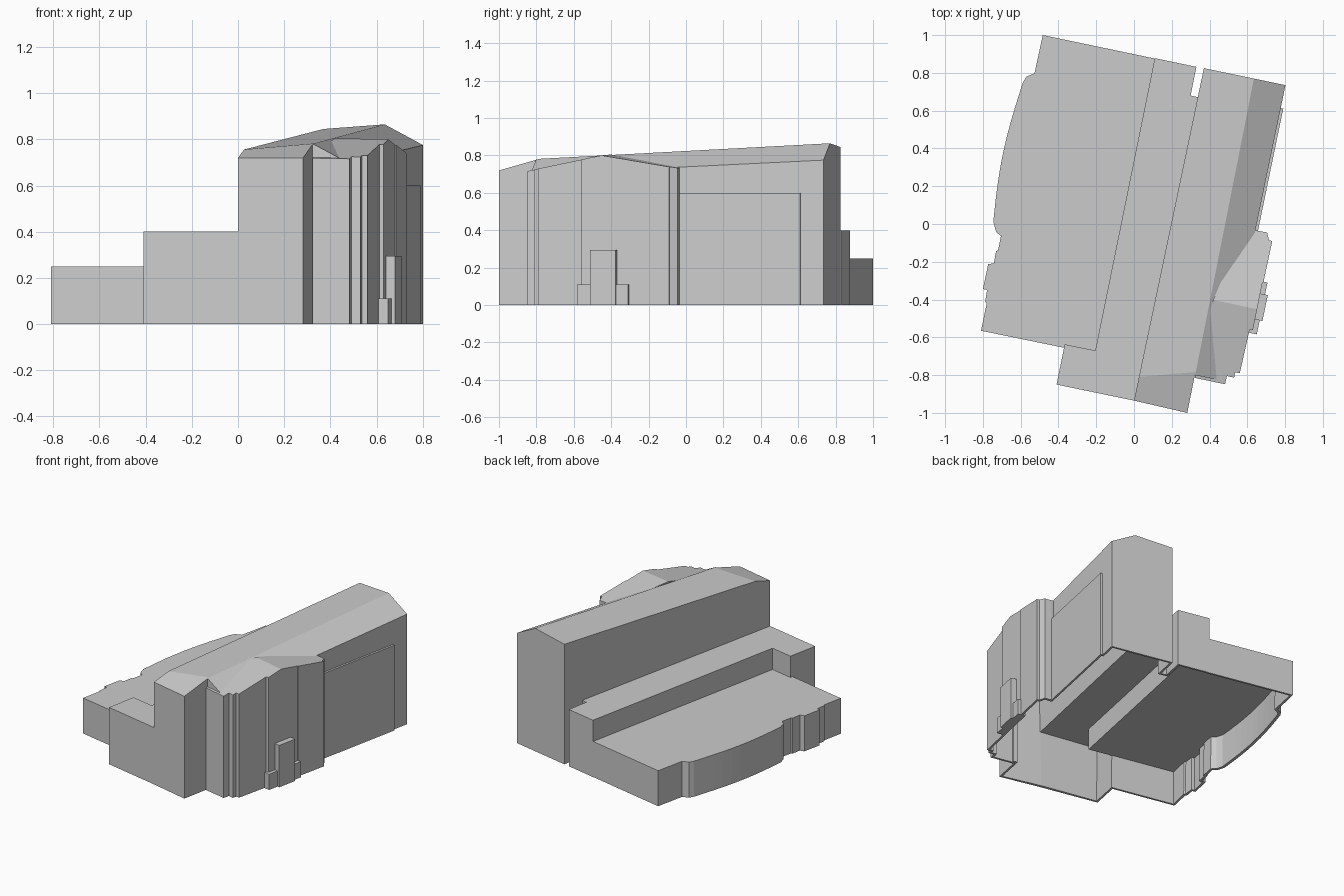
import bpy, bmesh, math
from mathutils import Vector, Matrix

if "Cube" in bpy.data.objects:
    bpy.data.objects.remove(bpy.data.objects["Cube"])

stone = bpy.data.materials.new("plain_grey")
stone.use_nodes = True
stone.diffuse_color = (0.6, 0.6, 0.6, 1)
stone.node_tree.nodes["Principled BSDF"].inputs["Base Color"].default_value = (0.6, 0.6, 0.6, 1)

TURN = Matrix.Rotation(math.radians(-11.7), 4, "Z")   # building axis against the y axis


def prism(name, outline, height, roof=()):
    """Extrude a plan outline, then trim it under each roof plane (three points)."""
    bm = bmesh.new()
    face = bm.faces.new([bm.verts.new((x, y, 0)) for x, y in outline])
    up = bmesh.ops.extrude_face_region(bm, geom=[face])["geom"]
    bmesh.ops.translate(bm, vec=(0, 0, height),
                        verts=[v for v in up if isinstance(v, bmesh.types.BMVert)])
    for a, b, c in roof:
        a, b, c = Vector(a), Vector(b), Vector(c)
        normal = (b - a).cross(c - a).normalized()
        if normal.z < 0:
            normal.negate()
        bmesh.ops.bisect_plane(bm, geom=bm.verts[:] + bm.edges[:] + bm.faces[:],
                               plane_co=a, plane_no=normal, clear_outer=True)
        bmesh.ops.holes_fill(bm, edges=[e for e in bm.edges if e.is_boundary])
    bmesh.ops.recalc_face_normals(bm, faces=bm.faces[:])
    mesh = bpy.data.meshes.new(name)
    bm.to_mesh(mesh)
    bm.free()
    mesh.materials.append(stone)
    ob = bpy.data.objects.new(name, mesh)
    bpy.context.collection.objects.link(ob)
    return ob


def turned_box(name, u0, u1, v0, v1, height):
    """Box laid out along the turned axes of the building."""
    corners = [TURN @ Vector((u, v, 0)) for u, v in ((u0, v0), (u1, v0), (u1, v1), (u0, v1))]
    return prism(name, [(p.x, p.y) for p in corners], height)


# Tall hall: two roof slopes and a hipped front
ridge_front, ridge_back = (.32, -.82, .78), (.635, .77, .865)
hall = prism("tall_hall",
             [(0, -.935), (.282, -1), (.322, -.8), (.477, -.832), (.802, .735), (.37, .825)], 1,
             [(ridge_front, ridge_back, (.37, .825, .845)),
              (ridge_front, ridge_back, (.802, .735, .775)),
              ((0, -.935, .72), (.282, -1, .72), (.035, -.76, .77))])

# Cross-gabled bay with stepped corners
peak, peak_end = (.41, -.4, .805), (.67, -.455, .80)
bay = prism("gabled_bay",
            [(.42, -.4), (.34, -.7), (.322, -.815), (.482, -.848), (.492, -.805), (.53, -.813),
             (.536, -.785), (.56, -.79), (.612, -.56), (.63, -.56), (.68, -.31), (.685, -.31),
             (.732, -.09), (.715, -.087), (.705, -.045), (.657, -.036), (.58, -.03)], 1,
            [(peak, peak_end, (.655, -.04, .735)), (peak, peak_end, (.50, -.83, .72))])

# Side aisle with a front block and a narrow slot beside the hall
aisle = prism("side_aisle",
              [(-.41, -.85), (0, -.935), (.1, -.85), (.4, .657), (.3, .68), (.33, .832),
               (.11, .878), (-.205, -.67), (-.367, -.637)], .4)

# Low wing with a bowed outer wall
bow = []
for i in range(11):
    t = i / 10
    bow.append((-.745 + .157 * t - .026 * math.sin(math.pi * t), .01 + .74 * t))
wing = prism("low_wing",
             [(.11, .876), (-.483, 1), (-.527, .797), (-.57, .78)] + bow[::-1] +
             [(-.73, -.042), (-.704, -.063), (-.72, -.14), (-.73, -.143), (-.742, -.208),
              (-.772, -.213), (-.80, -.344), (-.778, -.349), (-.788, -.413), (-.78, -.42),
              (-.81, -.565), (-.21, -.688), (-.1, -.5), (.1, .7)], .25)

panel = turned_box("side_panel", .6, .65, .085, .758, .6)

# Merge the masses into one hollow shell, open underneath
for part in (bay, aisle, wing, panel):
    mod = hall.modifiers.new("join_" + part.name, "BOOLEAN")
    mod.operation, mod.solver, mod.object = "UNION", "EXACT", part
bpy.context.view_layer.update()
merged = bpy.data.meshes.new_from_object(hall.evaluated_get(bpy.context.evaluated_depsgraph_get()))
hall.modifiers.clear()
for part in (bay, aisle, wing, panel):
    bpy.data.objects.remove(part)
bm = bmesh.new()
bm.from_mesh(merged)
bmesh.ops.remove_doubles(bm, verts=bm.verts[:], dist=.0005)
floor = [f for f in bm.faces if f.calc_center_median().z < .001]
bmesh.ops.delete(bm, geom=floor, context="FACES")
bm.to_mesh(merged)
bm.free()
hall.data = merged
hall.name = "building_shell"
wall = hall.modifiers.new("wall_thickness", "SOLIDIFY")
wall.thickness, wall.offset = .02, -1

# Entrance porch and its two low flanks
turned_box("porch", .7, .77, -.365, -.225, .295)
turned_box("porch_flank_right", .7, .755, -.44, -.365, .11)
turned_box("porch_flank_left", .7, .755, -.225, -.16, .11)
